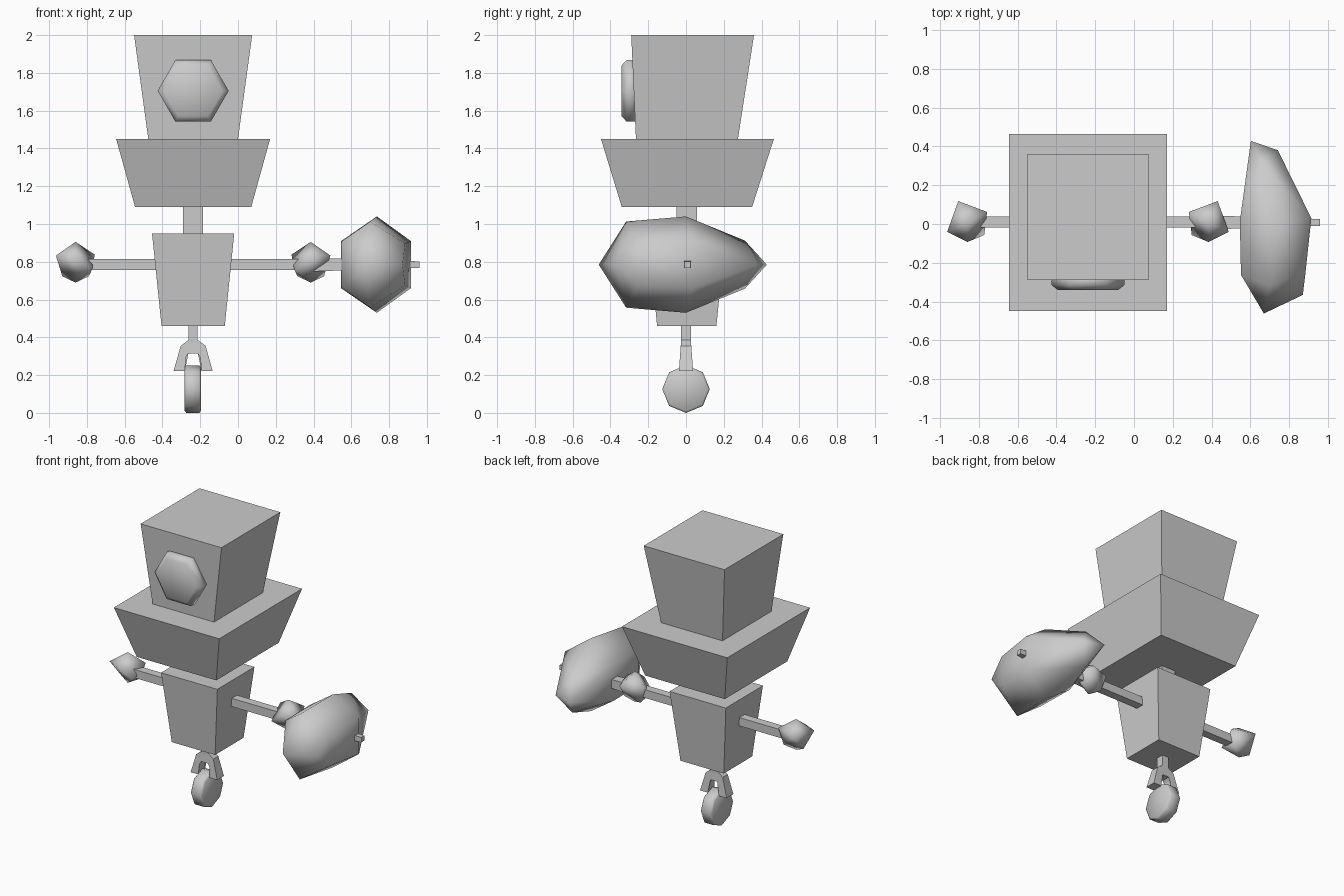
import bpy, bmesh, math

if "Cube" in bpy.data.objects:
    bpy.data.objects.remove(bpy.data.objects["Cube"])

AXIS = -0.2375          # symmetry line of the robot itself

grey = bpy.data.materials.new("plain grey")
grey.diffuse_color = (0.6, 0.6, 0.6, 1)
grey.use_nodes = True
grey.node_tree.nodes["Principled BSDF"].inputs["Base Color"].default_value = grey.diffuse_color


def finish(name, bm, smooth=False):
    bmesh.ops.recalc_face_normals(bm, faces=bm.faces)
    for f in bm.faces:
        f.smooth = smooth
    me = bpy.data.meshes.new(name)
    bm.to_mesh(me)
    bm.free()
    me.materials.append(grey)
    ob = bpy.data.objects.new(name, me)
    bpy.context.collection.objects.link(ob)
    return ob


def hull(name, points, smooth=False):
    """Convex solid around a handful of points."""
    bm = bmesh.new()
    for p in points:
        bm.verts.new(p)
    res = bmesh.ops.convex_hull(bm, input=bm.verts)
    junk = {v for v in res["geom_interior"] + res["geom_unused"]
            if isinstance(v, bmesh.types.BMVert)}
    bmesh.ops.delete(bm, geom=list(junk), context='VERTS')
    if not smooth:
        bmesh.ops.dissolve_limit(bm, angle_limit=0.01, verts=bm.verts, edges=bm.edges)
    return finish(name, bm, smooth)


def frustum(name, z0, low, z1, high):
    """Tapered box; low and high are (x0, x1, y0, y1)."""
    return hull(name, [(x, y, z) for z, r in ((z0, low), (z1, high))
                       for x in r[:2] for y in r[2:]])


def rod(name, x0, r0, x1, r1, y, z):
    """Square rod along x with half-thickness r0 to r1."""
    return hull(name, [(x, y + a * r, z + b * r) for x, r in ((x0, r0), (x1, r1))
                       for a in (-1, 1) for b in (-1, 1)])


def lathe(name, place, rings, sides, start=0.0):
    """Stack of polygon rings (offset, radius), capped and smooth."""
    bm = bmesh.new()
    loops = []
    for off, r in rings:
        loops.append([bm.verts.new(place(off, r * math.cos(start + i * math.tau / sides),
                                         r * math.sin(start + i * math.tau / sides)))
                      for i in range(sides)])
    for a, b in zip(loops, loops[1:]):
        for i in range(sides):
            j = (i + 1) % sides
            bm.faces.new((a[i], a[j], b[j], b[i]))
    bm.faces.new(loops[0])
    bm.faces.new(loops[-1])
    return finish(name, bm, True)


# head, collar, neck and body
frustum("head", 1.45, (-0.475, 0.0, -0.265, 0.275), 2.0, (-0.55, 0.075, -0.29, 0.36))
frustum("collar", 1.09, (-0.545, 0.07, -0.34, 0.35), 1.45, (-0.645, 0.17, -0.45, 0.465))
frustum("neck", 0.93, (-0.29, -0.185, -0.05, 0.057), 1.11, (-0.29, -0.185, -0.05, 0.057))
frustum("body", 0.46, (-0.405, -0.07, -0.153, 0.161), 0.95, (-0.455, -0.02, -0.2, 0.21))

# hexagonal eye on the front of the head
lathe("eye", lambda o, u, v: (AXIS + u, o, 1.705 + v),
      [(-0.262, 0.188), (-0.315, 0.188), (-0.341, 0.155)], 6)

# arms and lumpy hands, mirrored about the robot's own axis
hand = [(0, 0, 0.107), (-0.047, 0.108, 0.035), (0.102, 0.052, 0.04),
        (-0.104, -0.051, 0.035), (0, -0.103, 0.03), (0.087, -0.067, -0.04),
        (0.07, 0.04, -0.075), (-0.07, 0.02, -0.075), (0, 0, -0.108)]
for side, s in (("left", 1), ("right", -1)):
    rod(side + "_arm", AXIS - s * 0.18, 0.029, AXIS - s * 0.57, 0.029, 0.01, 0.785)
    hull(side + "_hand", [(AXIS + s * (x - 0.6225), y + 0.01, z + 0.798)
                          for x, y, z in hand], True)

# big club held in the right hand, symmetric above and below its stick
rod("club_handle", 0.40, 0.036, 0.96, 0.017, 0.008, 0.785)
club = [(0.603, 0.428, 0), (0.742, 0.381, 0), (0.67, -0.462, 0), (0.871, -0.366, 0),
        (0.546, 0.015, 0.125), (0.552, -0.263, 0.125), (0.66, 0.312, 0.127),
        (0.735, 0.0, 0.255), (0.70, -0.317, 0.228), (0.915, 0.03, 0.125),
        (0.885, -0.25, 0.11)]
hull("club_head", [(x, y, 0.785 + s * z) for x, y, z in club
                   for s in ((1, -1) if z else (1,))], True)

# fork stem and fork, a profile extruded in y and slightly thicker at the bottom
frustum("fork_stem", 0.36, (-0.261, -0.214, -0.027, 0.027),
        0.48, (-0.261, -0.214, -0.027, 0.027))
half = [(0.023, 0.387), (0.066, 0.355), (0.103, 0.223), (0.044, 0.223),
        (0.038, 0.295), (0.025, 0.315)]
profile = half + [(-x, z) for x, z in reversed(half)]
bm = bmesh.new()
layers = [[bm.verts.new((AXIS + x, s * (0.028 + 0.07 * (0.355 - z)), z))
           for x, z in profile] for s in (-1, 1)]
for layer in layers:
    bm.faces.new(layer)
for i in range(len(profile)):
    j = (i + 1) % len(profile)
    bm.faces.new((layers[0][i], layers[0][j], layers[1][j], layers[1][i]))
bmesh.ops.triangulate(bm, faces=[f for f in bm.faces if len(f.verts) > 4])
finish("fork", bm)

# eight-sided wheel
lathe("wheel", lambda o, u, v: (AXIS - 0.002 + o, u, 0.126 + v),
      [(-0.043, 0.116), (-0.034, 0.126), (0.034, 0.126), (0.043, 0.116)], 8)
